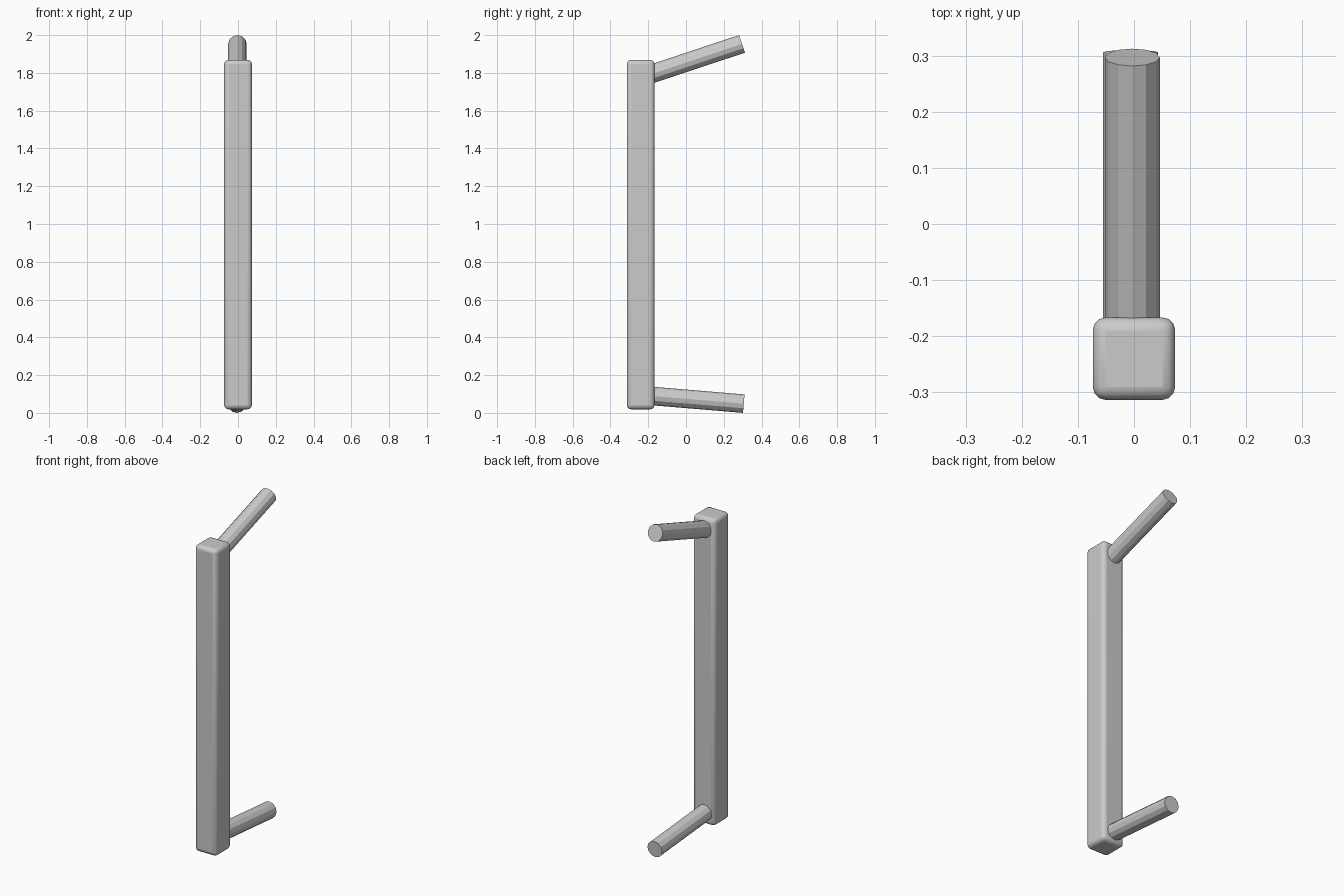
import bpy
from mathutils import Vector

if "Cube" in bpy.data.objects:
    bpy.data.objects.remove(bpy.data.objects["Cube"])


def add_bar():
    # Upright square bar with rounded edges
    bpy.ops.mesh.primitive_cube_add(size=1, location=(0, -0.24, 0.944))
    bar = bpy.context.object
    bar.name = "upright_bar"
    bar.scale = (0.147, 0.147, 1.85)
    bpy.ops.object.transform_apply(location=False, rotation=False, scale=True)
    bevel = bar.modifiers.new("rounded_edges", "BEVEL")
    bevel.width = 0.023
    bevel.segments = 3
    bpy.ops.object.shade_smooth_by_angle()


def add_arm(name, start, end, radius=0.049, sides=12):
    # Straight twelve-sided rod between two points
    start, end = Vector(start), Vector(end)
    axis = end - start
    bpy.ops.mesh.primitive_cylinder_add(
        vertices=sides, radius=radius, depth=axis.length,
        location=(start + end) / 2)
    arm = bpy.context.object
    arm.name = name
    # Tilt about x only, so a vertex line runs along the top
    arm.rotation_euler = (axis.to_2d().length and -axis.angle(Vector((0, 0, 1))), 0, 0)


add_bar()
add_arm("upper_arm", (-0.003, -0.21, 1.785), (-0.003, 0.297, 1.9535))
add_arm("lower_arm", (-0.006, -0.21, 0.092), (-0.006, 0.306, 0.049))
